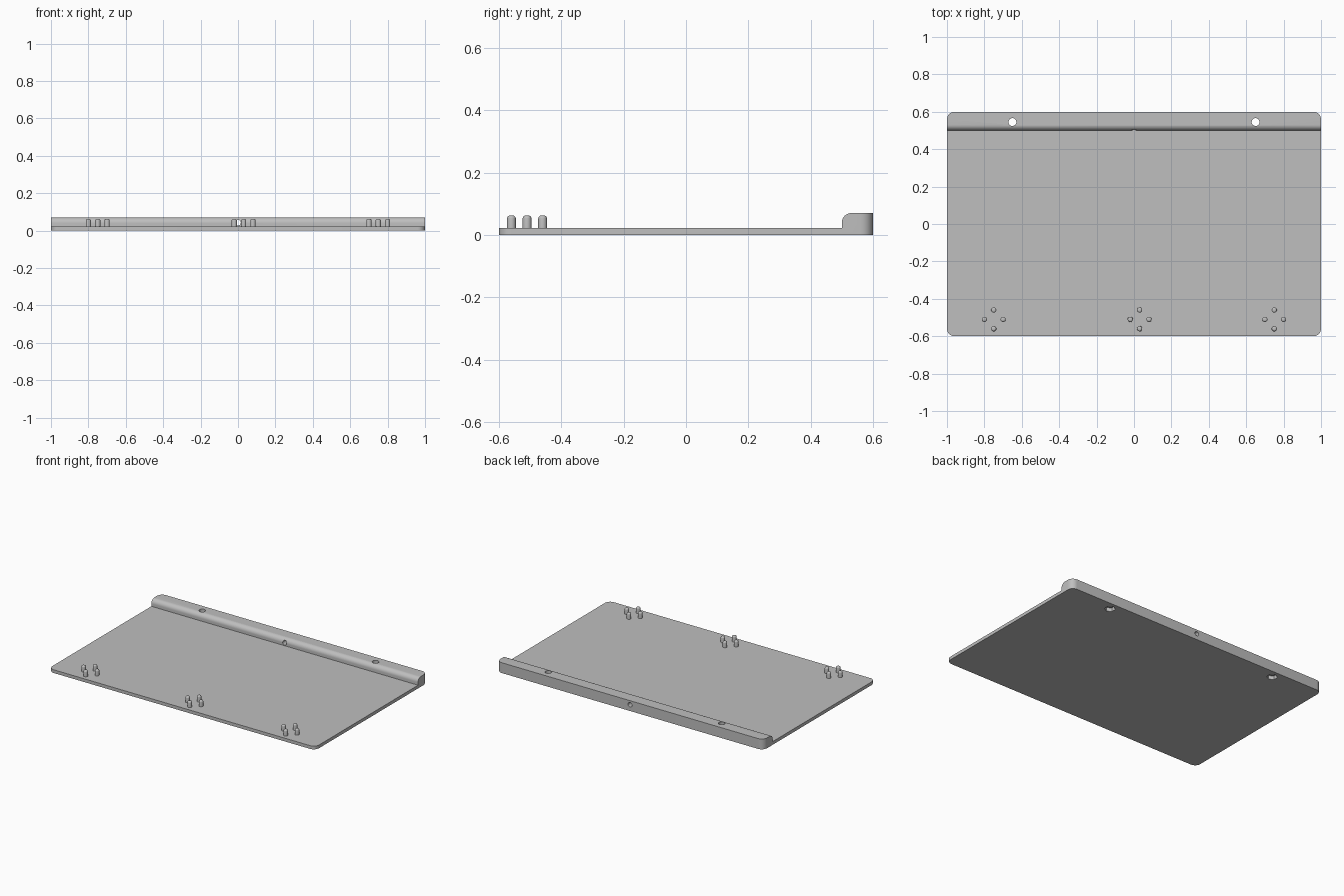
import bpy, bmesh
from math import sin, cos, pi
from mathutils import Matrix

cube = bpy.data.objects.get("Cube")
if cube:
    bpy.data.objects.remove(cube, do_unlink=True)

PLATE_TOP = 0.022
RAIL_TOP = 0.07

grey = bpy.data.materials.new("light grey")
grey.use_nodes = True
grey.diffuse_color = (0.52, 0.52, 0.52, 1)
grey.node_tree.nodes["Principled BSDF"].inputs["Base Color"].default_value = grey.diffuse_color


def add_object(name, bm):
    bmesh.ops.recalc_face_normals(bm, faces=bm.faces)
    mesh = bpy.data.meshes.new(name)
    bm.to_mesh(mesh)
    bm.free()
    mesh.materials.append(grey)
    obj = bpy.data.objects.new(name, mesh)
    bpy.context.collection.objects.link(obj)
    return obj


def prism(name, radius, depth, sides, matrix):
    bm = bmesh.new()
    bmesh.ops.create_cone(bm, cap_ends=True, segments=sides, radius1=radius,
                          radius2=radius, depth=depth, matrix=matrix)
    return add_object(name, bm)


def select_only(obj):
    bpy.ops.object.select_all(action='DESELECT')
    obj.select_set(True)
    bpy.context.view_layer.objects.active = obj


# Base plate with raised back rail: side profile swept across x
R = 0.03
arc = [(0.5 + R - R * cos(a), RAIL_TOP - R + R * sin(a))
       for a in (i * pi / 16 for i in range(9))]
profile = [(-0.6, 0), (0.6, 0), (0.6, RAIL_TOP)] + arc[::-1] + [(0.5, PLATE_TOP), (-0.6, PLATE_TOP)]
bm = bmesh.new()
side = bm.faces.new([bm.verts.new((-1, y, z)) for y, z in profile])
swept = bmesh.ops.extrude_face_region(bm, geom=[side])["geom"]
bmesh.ops.translate(bm, vec=(2, 0, 0),
                    verts=[v for v in swept if isinstance(v, bmesh.types.BMVert)])

# Rounded outer corners
corners = [e for e in bm.edges
           if all(abs(v.co.y) > 0.59 for v in e.verts)
           and abs(e.verts[0].co.x - e.verts[1].co.x) < 0.01
           and abs(e.verts[0].co.z - e.verts[1].co.z) > 0.01]
bmesh.ops.bevel(bm, geom=corners, offset=0.04, segments=8, profile=0.5, affect='EDGES')
base = add_object("base_plate_with_rail", bm)

# Screw holes with hexagonal nut pockets, and the cable hole through the rail
cutters = [prism("cable_hole_cutter", 0.015, 0.4, 24,
                 Matrix.Translation((0, 0.55, 0.042)) @ Matrix.Rotation(pi / 2, 4, 'X'))]
for label, x in (("right", -0.65), ("left", 0.65)):
    spot = Matrix.Translation((x, 0.545, 0))
    cutters.append(prism(label + "_screw_hole_cutter", 0.021, 0.4, 24, spot))
    cutters.append(prism(label + "_nut_pocket_cutter", 0.034, 0.05, 6, spot))

for cutter in cutters:
    mod = base.modifiers.new(cutter.name, 'BOOLEAN')
    mod.operation = 'DIFFERENCE'
    mod.solver = 'EXACT'
    mod.object = cutter
    select_only(base)
    bpy.ops.object.modifier_apply(modifier=mod.name)
    bpy.data.objects.remove(cutter, do_unlink=True)
select_only(base)
bpy.ops.object.shade_smooth_by_angle()

# Three clusters of four round-topped pegs
PEG_R, PEG_TOP = 0.014, 0.062
for label, cx in (("right", -0.75), ("middle", 0.03), ("left", 0.75)):
    bm = bmesh.new()
    for dx, dy in ((0.05, 0), (-0.05, 0), (0, 0.05), (0, -0.05)):
        bmesh.ops.create_cone(
            bm, cap_ends=True, segments=20, radius1=PEG_R, radius2=PEG_R,
            depth=PEG_TOP - 0.01,
            matrix=Matrix.Translation((cx + dx, -0.51 + dy, (PEG_TOP + 0.01) / 2)))
    rims = [e for e in bm.edges if all(v.co.z > PEG_TOP - 0.001 for v in e.verts)]
    bmesh.ops.bevel(bm, geom=rims, offset=0.009, segments=4, profile=0.5, affect='EDGES')
    select_only(add_object(label + "_pegs", bm))
    bpy.ops.object.shade_smooth_by_angle()
